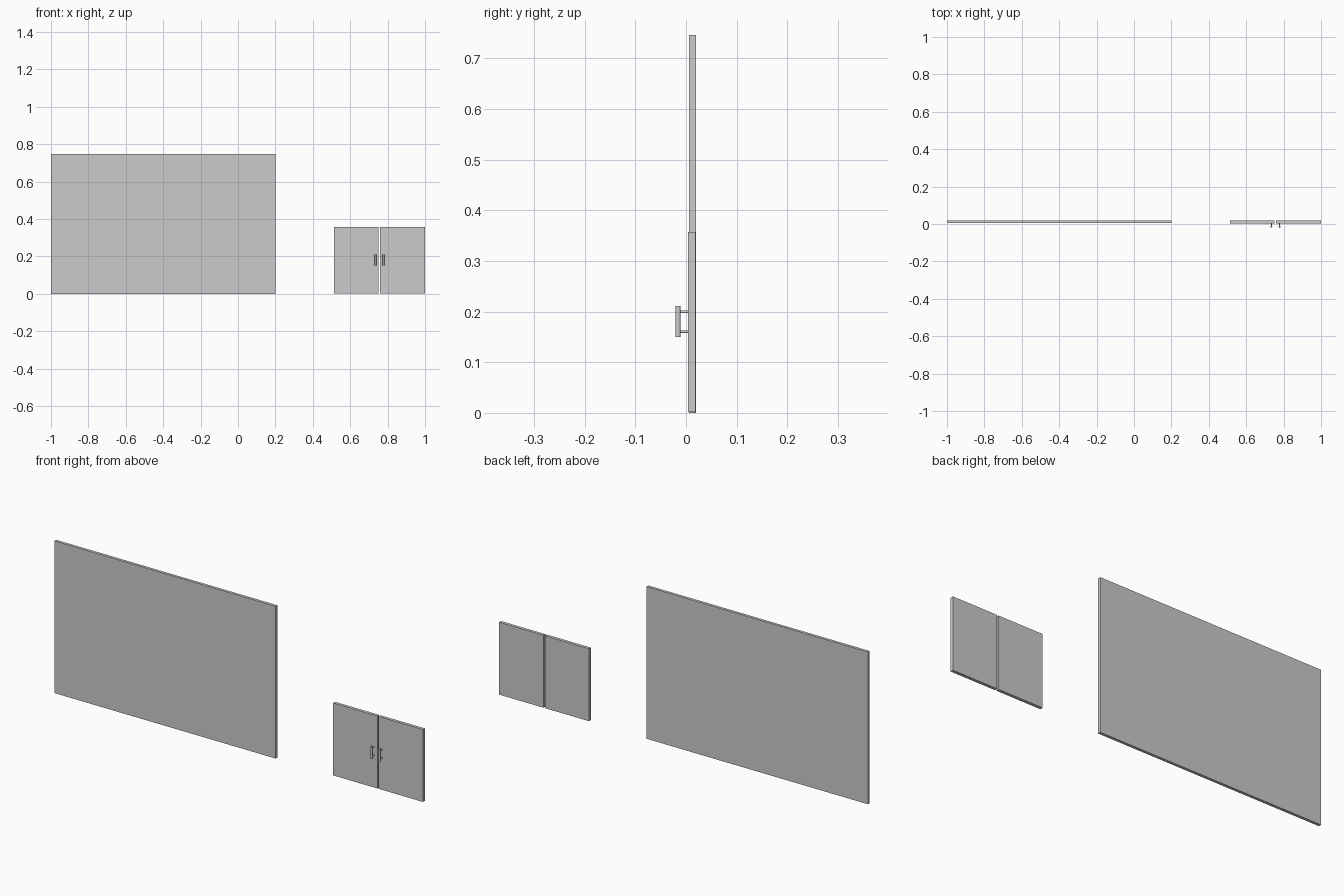
import bpy

if "Cube" in bpy.data.objects:
    bpy.data.objects.remove(bpy.data.objects["Cube"])


def box(name, x, y, z):
    """Box from (min, max) ranges on each axis."""
    bpy.ops.mesh.primitive_cube_add(size=1, location=[sum(r) / 2 for r in (x, y, z)])
    ob = bpy.context.object
    ob.name = name
    ob.scale = [r[1] - r[0] for r in (x, y, z)]
    bpy.ops.object.transform_apply(location=False, rotation=False, scale=True)
    return ob


def rod(name, radius, length, location, rotation=(0, 0, 0)):
    bpy.ops.mesh.primitive_cylinder_add(vertices=24, radius=radius, depth=length,
                                        location=location, rotation=rotation)
    ob = bpy.context.object
    ob.name = name
    bpy.ops.object.shade_smooth_by_angle()
    return ob


# Large back panel
box("large_panel", (-1.0, 0.2), (0.006, 0.020), (0.0, 0.746))

# Pair of small doors, mirrored about their shared centre line
CENTRE = 0.7565
for side, s in (("left", -1), ("right", 1)):
    edges = sorted((CENTRE + s * 0.004, CENTRE + s * 0.2435))
    box(side + "_door", edges, (0.004, 0.019), (0.002, 0.357))

    # Bar handle standing off on two posts
    hx = CENTRE + s * 0.022
    rod(side + "_handle_bar", 0.005, 0.061, (hx, -0.0155, 0.1805))
    for label, z in (("lower", 0.1605), ("upper", 0.1995)):
        rod(f"{side}_handle_{label}_post", 0.0025, 0.02, (hx, -0.005, z),
            (1.570796, 0, 0))
